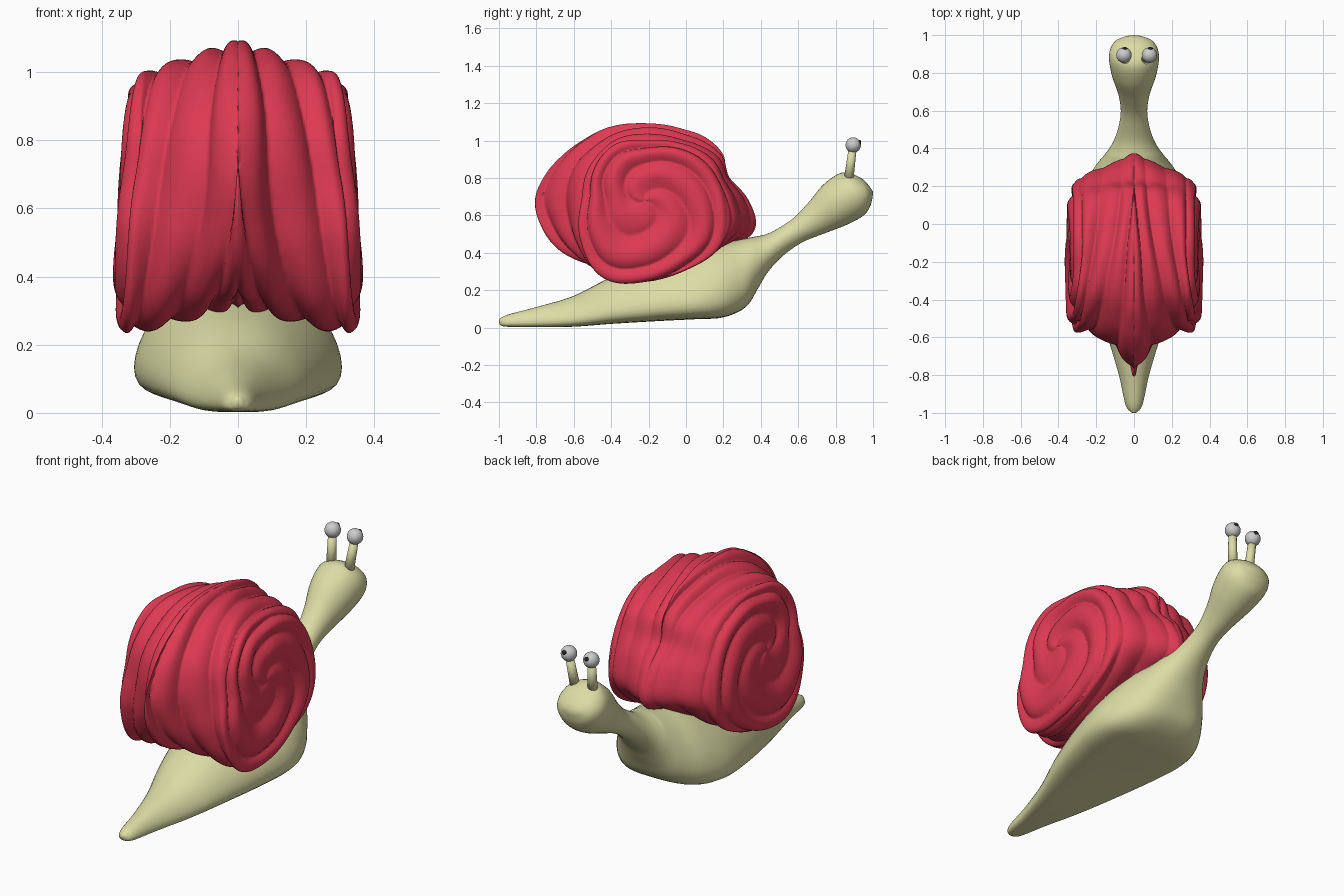
import bpy, bmesh, math
from mathutils import Vector

if "Cube" in bpy.data.objects:
    bpy.data.objects.remove(bpy.data.objects["Cube"])


def material(name, rgb):
    m = bpy.data.materials.new(name)
    m.diffuse_color = (*rgb, 1)
    m.use_nodes = True
    m.node_tree.nodes["Principled BSDF"].inputs["Base Color"].default_value = m.diffuse_color
    return m


def spline(table, t, closed=False):
    """Catmull-Rom sample of a table of tuples, t in 0..1."""
    n = len(table)
    f = t * (n if closed else n - 1)
    i = math.floor(f) if closed else min(int(f), n - 2)
    u = f - i
    pick = (lambda k: table[k % n]) if closed else (lambda k: table[max(0, min(n - 1, k))])
    p0, p1, p2, p3 = (pick(i + k) for k in (-1, 0, 1, 2))
    return [0.5 * (2 * b + (c - a) * u + (2 * a - 5 * b + 4 * c - d) * u * u
                   + (3 * b - a - 3 * c + d) * u ** 3) for a, b, c, d in zip(p0, p1, p2, p3)]


def loft(rings, start=None, end=None):
    """Skin closed rings of equal length, with optional pole points."""
    bm = bmesh.new()
    rows = [[bm.verts.new(p) for p in r] for r in rings]
    n = len(rows[0])
    for a, b in zip(rows, rows[1:]):
        for j in range(n):
            k = (j + 1) % n
            bm.faces.new((a[j], a[k], b[k], b[j]))
    for pole, row in ((start, rows[0]), (end, rows[-1])):
        if pole is not None:
            v = bm.verts.new(pole)
            for j in range(n):
                bm.faces.new((row[j], v, row[(j + 1) % n]))
    bmesh.ops.recalc_face_normals(bm, faces=bm.faces)
    bm.normal_update()
    return bm, rows


def finish(bm, name, mat):
    me = bpy.data.meshes.new(name)
    for f in bm.faces:
        f.smooth = True
    bm.to_mesh(me)
    bm.free()
    ob = bpy.data.objects.new(name, me)
    bpy.context.collection.objects.link(ob)
    if mat:
        me.materials.append(mat)
    return ob


skin = material("skin", (0.72, 0.72, 0.38))
red = material("shell_red", (0.73, 0.042, 0.085))
black = material("pupil_black", (0.02, 0.02, 0.02))

# Body: sections as top (y, z), bottom (y, z), half width, low-heaviness
sections = [
    (-1.0, .045, -.995, .015, .015, 1.2), (-.95, .07, -.96, .005, .045, 1.5),
    (-.8, .11, -.8, .002, .08, 1.8), (-.6, .17, -.6, .005, .14, 2),
    (-.4, .27, -.4, .02, .21, 2), (-.2, .34, -.15, .035, .275, 2),
    (0, .40, .05, .045, .305, 2), (.16, .45, .2, .055, .275, 1.8),
    (.28, .47, .32, .11, .205, 1.5), (.36, .485, .385, .21, .15, 1.2),
    (.43, .50, .44, .30, .11, 1.1), (.50, .535, .52, .385, .083, 1),
    (.58, .59, .62, .455, .07, 1), (.66, .675, .73, .50, .085, 1),
    (.74, .77, .86, .55, .12, 1), (.84, .83, .95, .60, .132, 1),
    (.935, .80, .985, .65, .105, 1), (.982, .755, .998, .70, .05, 1),
]
rings = []
for i in range(103):
    yt, zt, yb, zb, w, f = spline(sections, i / 102)
    ring = []
    for j in range(40):
        a = math.tau * j / 40
        u = ((1 - math.cos(a)) / 2) ** f
        s = math.sin(a)
        x = w * math.copysign(abs(s) ** (1 if f < 1.2 else 0.9), s)
        ring.append((x, yb + (yt - yb) * u, zb + (zt - zb) * u))
    rings.append(ring)
bm, _ = loft(rings, (0, -1.0, .03), (0, 1.0, .728))
finish(bm, "body", skin)

# Shell: midline outline and side-face outline as radii around the centre
CY, CZ = -.22, .68
rim = [.55, .47, .49, .46, .42, .41, .415, .43, .445, .46, .50, .55,
       .585, .56, .52, .46, .40, .38, .36, .36, .38, .42, .50, .60]
side = [.43, .39, .34, .31, .33, .33, .32, .39, .46, .435, .43, .46]
rim = [(r,) for r in rim]
side = [(r,) for r in side]
# Half profile: x and blend (0 centre, 1 side edge, 2 midline)
profile = [(.335, 0), (.335, .35), (.335, .7), (.32, .92), (.275, 1.07),
           (.20, 1.28), (.11, 1.55), (.045, 1.8), (0, 2)]
NS, NT = 96, 168
rings = []
for i in range(1, NS + 1):
    x, e = spline(profile, i / NS)
    ring = []
    for j in range(NT):
        t = j / NT
        a = math.tau * t
        R, E = spline(rim, t, True)[0], spline(side, t, True)[0]
        # broad round mouth at the front, narrow ridge at the back
        p = 1 - .45 * max(0, math.cos(a + .2)) ** 3 + .5 * max(0, -math.cos(a)) ** 2
        r = E * e if e < 1 else E + (R - E) * min(1, e - 1) ** p
        lean = 1 - .08 * math.sin(a) * min(e, 1)
        ring.append((x * lean, CY + r * math.cos(a), CZ + r * math.sin(a)))
    rings.append(ring)
bm, rows = loft(rings, (.335, CY, CZ))
flip = 1 if rows[5][0].normal.x > 0 else -1
# Spiral folds pushed along the normals, softer around the mouth
moves = []
for i, row in enumerate(rows):
    s = (i + 1) / NS
    for j, v in enumerate(row):
        a = math.tau * j / NT
        ph = 3 * a + math.tau * 6 * s + 0.6 * math.sin(2 * a + 5 * s)
        fold = abs(math.sin(ph / 2)) ** 0.9 - 0.6
        soft = 1 - .7 * max(0, math.cos(a + .2)) ** 3 * min(1, max(0, s - .35) * 5)
        depth = (.034 - .01 * s) * soft * min(1, s * 6)
        lump = 0.008 * math.sin(5 * a + 9 * s) * s
        moves.append((v, v.normal * flip * (depth * fold + lump)))
for v, d in moves:
    v.co += d
    v.co.x = max(0, v.co.x)
for v in rows[-1]:
    v.co.x = 0
if flip < 0:
    bmesh.ops.reverse_faces(bm, faces=bm.faces)
shell = finish(bm, "shell", red)
mirror = shell.modifiers.new("mirror", 'MIRROR')
mirror.use_axis[0] = True
mirror.merge_threshold = 0.0005


def ball(name, centre, radius, mat, squash=1):
    bm = bmesh.new()
    bmesh.ops.create_uvsphere(bm, u_segments=32, v_segments=20, radius=radius)
    ob = finish(bm, name, mat)
    ob.location = centre
    ob.scale.y = squash
    return ob


# Eyes on stalks
for label, x0, x1 in (("left", -.045, -.053), ("right", .06, .082)):
    base, tip = Vector((x0, .868, .78)), Vector((x1, .892, .965))
    axis = tip - base
    bm = bmesh.new()
    bmesh.ops.create_cone(bm, cap_ends=True, segments=24, radius1=.026,
                          radius2=.021, depth=axis.length)
    stalk = finish(bm, label + "_eye_stalk", skin)
    stalk.location = (base + tip) / 2
    stalk.rotation_euler = axis.to_track_quat('Z', 'Y').to_euler()
    ball(label + "_eyeball", (x1, .894, .976), .041, None)
    ball(label + "_pupil", (x1 + .004, .928, .990), .014, black, 0.6)
